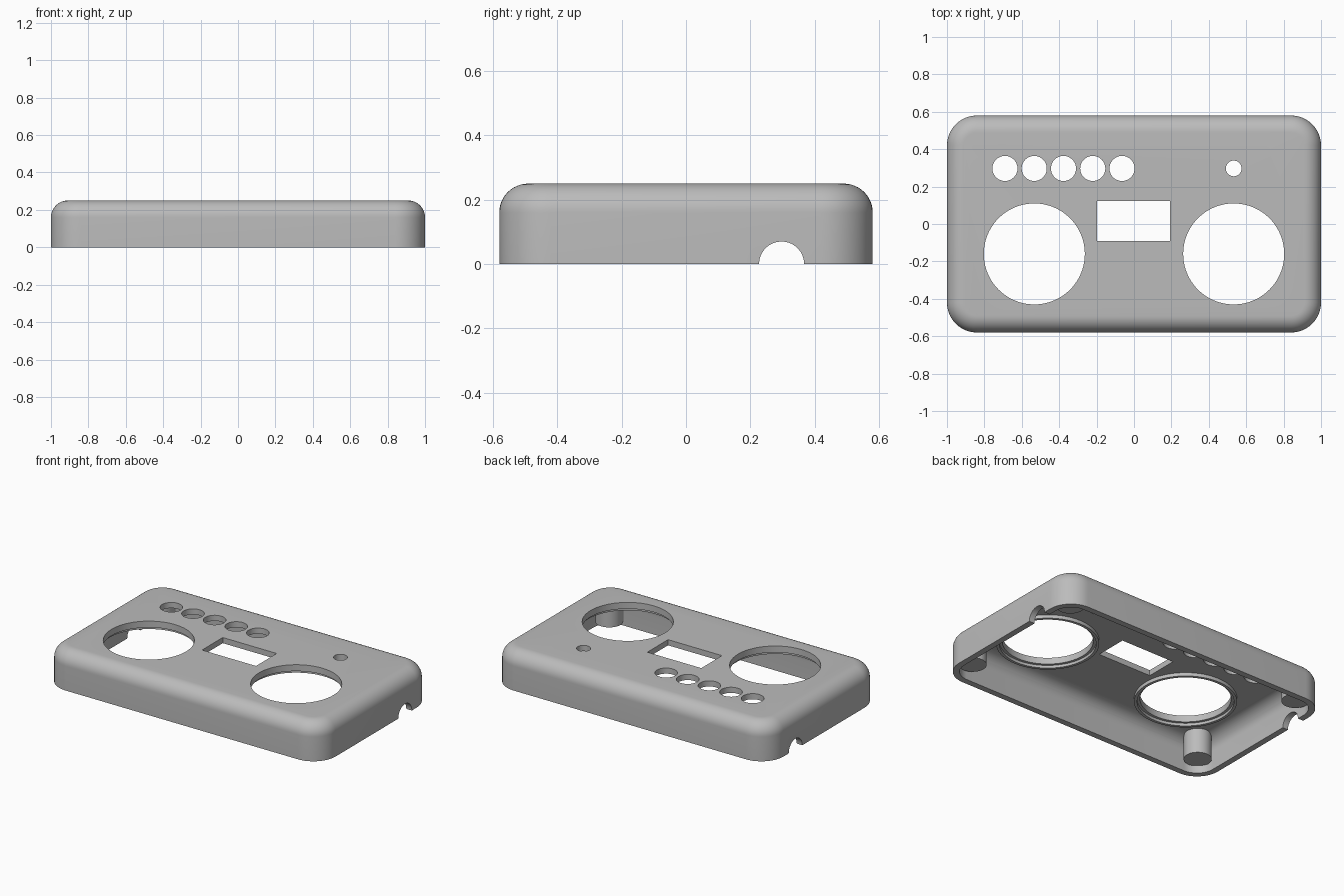
import bpy, bmesh, math
from math import sin, cos, pi

if "Cube" in bpy.data.objects:
    bpy.data.objects.remove(bpy.data.objects["Cube"])

grey = bpy.data.materials.new("plain_grey")
grey.use_nodes = True
COLOUR = (0.5, 0.5, 0.5, 1)
grey.diffuse_color = COLOUR
grey.node_tree.nodes["Principled BSDF"].inputs["Base Color"].default_value = COLOUR


def finish(name, bm):
    bmesh.ops.recalc_face_normals(bm, faces=bm.faces)
    mesh = bpy.data.meshes.new(name)
    bm.to_mesh(mesh)
    bm.free()
    mesh.materials.append(grey)
    ob = bpy.data.objects.new(name, mesh)
    bpy.context.collection.objects.link(ob)
    return ob


def rounded_block(name, half_x, half_y, bottom, top, corner, fillet, steps=12):
    """Rounded rectangle lofted upwards, with a filleted top edge."""
    bm = bmesh.new()
    levels = [(0, bottom)]
    for i in range(steps + 1):
        a = pi / 2 * i / steps
        levels.append((fillet * (1 - cos(a)), top - fillet + fillet * sin(a)))
    rings = []
    for inset, z in levels:
        ring = []
        for q, (sx, sy) in enumerate([(1, 1), (-1, 1), (-1, -1), (1, -1)]):
            for i in range(steps + 1):
                a = pi / 2 * (q + i / steps)
                ring.append(bm.verts.new((sx * (half_x - corner) + (corner - inset) * cos(a),
                                          sy * (half_y - corner) + (corner - inset) * sin(a), z)))
        rings.append(ring)
    for low, high in zip(rings, rings[1:]):
        for i in range(len(low)):
            j = (i + 1) % len(low)
            bm.faces.new((low[i], low[j], high[j], high[i]))
    bm.faces.new(rings[0][::-1])
    bm.faces.new(rings[-1])
    return finish(name, bm)


def cylinder(name, x, y, radius, z0, z1, sides=64):
    bm = bmesh.new()
    bmesh.ops.create_cone(bm, cap_ends=True, segments=sides, radius1=radius,
                          radius2=radius, depth=z1 - z0)
    bmesh.ops.translate(bm, vec=(x, y, (z0 + z1) / 2), verts=bm.verts)
    return finish(name, bm)


def box(name, x0, x1, y0, y1, z0, z1):
    bm = bmesh.new()
    bmesh.ops.create_cube(bm, size=1)
    bmesh.ops.scale(bm, vec=(x1 - x0, y1 - y0, z1 - z0), verts=bm.verts)
    bmesh.ops.translate(bm, vec=((x0 + x1) / 2, (y0 + y1) / 2, (z0 + z1) / 2), verts=bm.verts)
    return finish(name, bm)


def combine(target, tool, operation):
    """Apply a boolean and discard the tool."""
    mod = target.modifiers.new(operation, 'BOOLEAN')
    mod.operation, mod.object, mod.solver = operation, tool, 'EXACT'
    bpy.context.view_layer.objects.active = target
    bpy.ops.object.modifier_apply(modifier=mod.name)
    bpy.data.objects.remove(tool)


# Hollow cover, open underneath
cover = rounded_block("cover", 1, 0.58, 0, 0.25, 0.16, 0.09)
combine(cover, rounded_block("cavity", 0.96, 0.54, -0.1, 0.213, 0.12, 0.09), 'DIFFERENCE')

# Screw posts in the four corners
for sx in (-1, 1):
    for sy in (-1, 1):
        combine(cover, cylinder("corner_post", sx * 0.87, sy * 0.45, 0.083, 0.05, 0.22, 40), 'UNION')

# Large round openings with a stepped lip underneath
for x in (-0.533, 0.533):
    combine(cover, cylinder("lip", x, -0.16, 0.305, 0.19, 0.23, 96), 'UNION')
    combine(cover, cylinder("lip_step", x, -0.16, 0.287, 0.1, 0.208, 96), 'DIFFERENCE')
    combine(cover, cylinder("large_opening", x, -0.16, 0.27, 0.1, 0.4, 96), 'DIFFERENCE')

# Row of button holes, small lamp hole and display window
for i in range(5):
    combine(cover, cylinder("button_hole", -0.69 + 0.1565 * i, 0.297, 0.067, 0.15, 0.4), 'DIFFERENCE')
combine(cover, cylinder("lamp_hole", 0.533, 0.297, 0.042, 0.15, 0.4, 48), 'DIFFERENCE')
combine(cover, box("window", -0.197, 0.193, -0.09, 0.124, 0.1, 0.4), 'DIFFERENCE')

# Half-round cable notches in both side walls
for x in (-1, 1):
    notch = cylinder("notch", 0, 0, 0.07, -0.08, 0.08)
    for v in notch.data.vertices:
        a, b, c = v.co
        v.co = (x + c, 0.297 + a, b)
    notch.data.flip_normals() if notch.data.polygons[0].normal.dot(notch.data.polygons[0].center - notch.data.vertices[0].co) < -1 else None
    combine(cover, notch, 'DIFFERENCE')

# Smooth shading with crisp hole edges
bpy.ops.object.select_all(action='DESELECT')
cover.select_set(True)
bpy.context.view_layer.objects.active = cover
bpy.ops.object.shade_smooth_by_angle(angle=math.radians(30))
